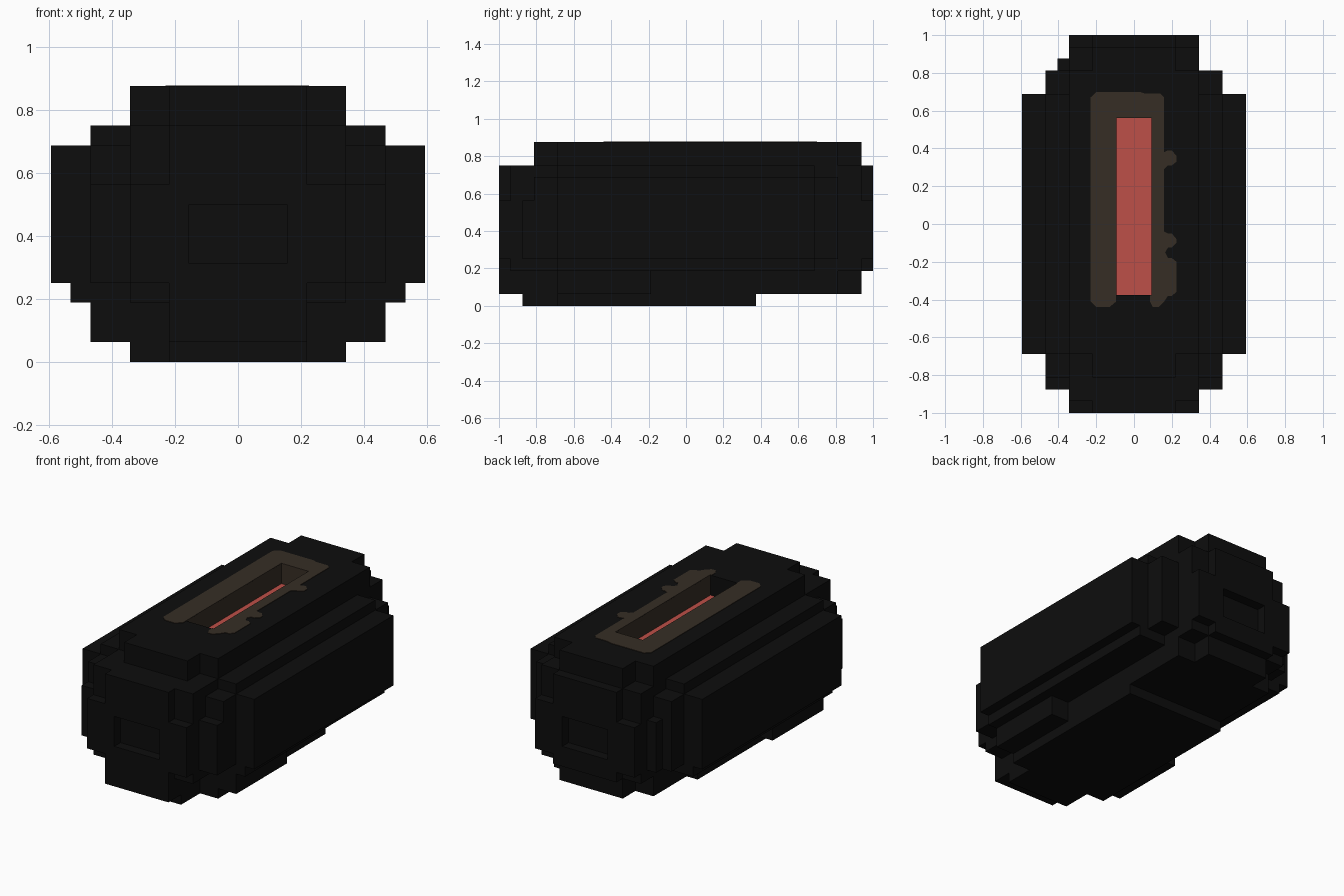
import bpy, bmesh

cube = bpy.data.objects.get("Cube")
if cube:
    bpy.data.objects.remove(cube, do_unlink=True)


def material(name, rgb):
    m = bpy.data.materials.new(name)
    m.use_nodes = True
    m.diffuse_color = (*rgb, 1)
    bsdf = m.node_tree.nodes["Principled BSDF"]
    bsdf.inputs["Base Color"].default_value = (*rgb, 1)
    bsdf.inputs["Roughness"].default_value = 0.9
    return m


BLACK = material("charcoal black", (0.004, 0.004, 0.004))
BROWN = material("burnt brown", (0.037, 0.027, 0.018))
RED = material("ember red", (0.515, 0.080, 0.065))


def finish(bm, name, mats):
    mesh = bpy.data.meshes.new(name)
    bm.to_mesh(mesh)
    bm.free()
    for m in mats:
        mesh.materials.append(m)
    ob = bpy.data.objects.new(name, mesh)
    bpy.context.collection.objects.link(ob)
    return ob


# Block grid: one cell is 1/16 unit; the body is 19 x 32 x 14 cells
U = 1 / 16


def box(half, y0, y1, z0, z1):
    """Cells of a box centred on x; half is its half width in cells."""
    a, b = int(9.5 - half), int(9.5 + half)
    return {(x, y, z) for x in range(a, b)
            for y in range(y0, y1) for z in range(z0, z1)}


body = set()
for b in [
    (9.5, 5, 27, 4, 11),    # side panels
    (8.5, 5, 27, 3, 11),    # side sills
    (7.5, 5, 27, 3, 12),    # shoulders
    (7.5, 5, 13, 1, 3),     # lower front flanks
    (7.5, 2, 29, 4, 9),     # corner collars
    (7.5, 3, 29, 4, 11),
    (5.5, 0, 32, 4, 9),     # front and back bosses
    (5.5, 1, 31, 3, 12),
    (3.5, 0, 32, 3, 12),    # front and back centre plates
    (3.5, 0, 31, 1, 3),
    (5.5, 5, 29, 1, 3),     # underside
    (3.5, 2, 22, 0, 1),     # foot
    (5.5, 5, 22, 0, 1),
    (5.5, 5, 29, 12, 14),   # top cap
    (3.5, 3, 31, 12, 14),
]:
    body |= box(*b)
body |= {(3, 29, z) for z in range(4, 9)}   # small rear corner block

# Recesses in the ends and the long slot in the top
body -= box(2.5, 0, 1, 5, 8)
body -= box(2.5, 31, 32, 5, 8)
slot = box(1.5, 10, 25, 12, 14)
body -= slot

# Corner offsets of each cell side, wound to face outwards
SIDES = {
    (1, 0, 0): [(1, 0, 0), (1, 1, 0), (1, 1, 1), (1, 0, 1)],
    (-1, 0, 0): [(0, 0, 0), (0, 0, 1), (0, 1, 1), (0, 1, 0)],
    (0, 1, 0): [(0, 1, 0), (0, 1, 1), (1, 1, 1), (1, 1, 0)],
    (0, -1, 0): [(0, 0, 0), (1, 0, 0), (1, 0, 1), (0, 0, 1)],
    (0, 0, 1): [(0, 0, 1), (1, 0, 1), (1, 1, 1), (0, 1, 1)],
    (0, 0, -1): [(0, 0, 0), (0, 1, 0), (1, 1, 0), (1, 0, 0)],
}

# Body skin: only the outer cell sides, coloured inside the slot
bm = bmesh.new()
verts = {}
for c in sorted(body):
    for d, corners in SIDES.items():
        n = tuple(p + q for p, q in zip(c, d))
        if n in body:
            continue
        ring = []
        for o in corners:
            k = tuple(p + q for p, q in zip(c, o))
            if k not in verts:
                verts[k] = bm.verts.new(((k[0] - 9.5) * U, (k[1] - 16) * U, k[2] * U))
            ring.append(verts[k])
        f = bm.faces.new(ring)
        if n in slot:
            # red floor, brown walls, plain front end
            f.material_index = 2 if d[2] else (0 if d[1] == 1 else 1)
bmesh.ops.dissolve_limit(bm, angle_limit=0.01, verts=bm.verts[:],
                         edges=bm.edges[:], delimit={'MATERIAL'})
bmesh.ops.triangulate(bm, faces=[f for f in bm.faces if len(f.verts) > 4])
finish(bm, "stepped_body", [BLACK, BROWN, RED])

# Ragged brown rim around three sides of the slot
RIM = [(-.094, -.375), (-.094, -.41), (-.13, -.44), (-.20, -.44), (-.23, -.41),
       (-.23, .67), (-.20, .70), (.03, .70), (.06, .69), (.14, .69), (.16, .67),
       (.16, .38), (.18, .39), (.20, .39), (.225, .36), (.225, .33), (.20, .31),
       (.18, .31), (.16, .29), (.16, -.04), (.18, -.05), (.20, -.05),
       (.225, -.08), (.225, -.10), (.20, -.125), (.18, -.125), (.165, -.15),
       (.18, -.18), (.20, -.18), (.225, -.20), (.225, -.36), (.20, -.38),
       (.18, -.38), (.16, -.41), (.13, -.44), (.10, -.44), (.085, -.41),
       (.085, -.375), (.094, -.375), (.094, .5625), (-.094, .5625)]
bm = bmesh.new()
face = bm.faces.new([bm.verts.new((x, y, 14 * U)) for x, y in RIM])
top = bmesh.ops.extrude_face_region(bm, geom=[face])["geom"]
for v in top:
    if isinstance(v, bmesh.types.BMVert):
        v.co.z += 0.003
bmesh.ops.recalc_face_normals(bm, faces=bm.faces[:])
bmesh.ops.triangulate(bm, faces=[f for f in bm.faces if len(f.verts) > 4])
finish(bm, "slot_rim", [BROWN])
